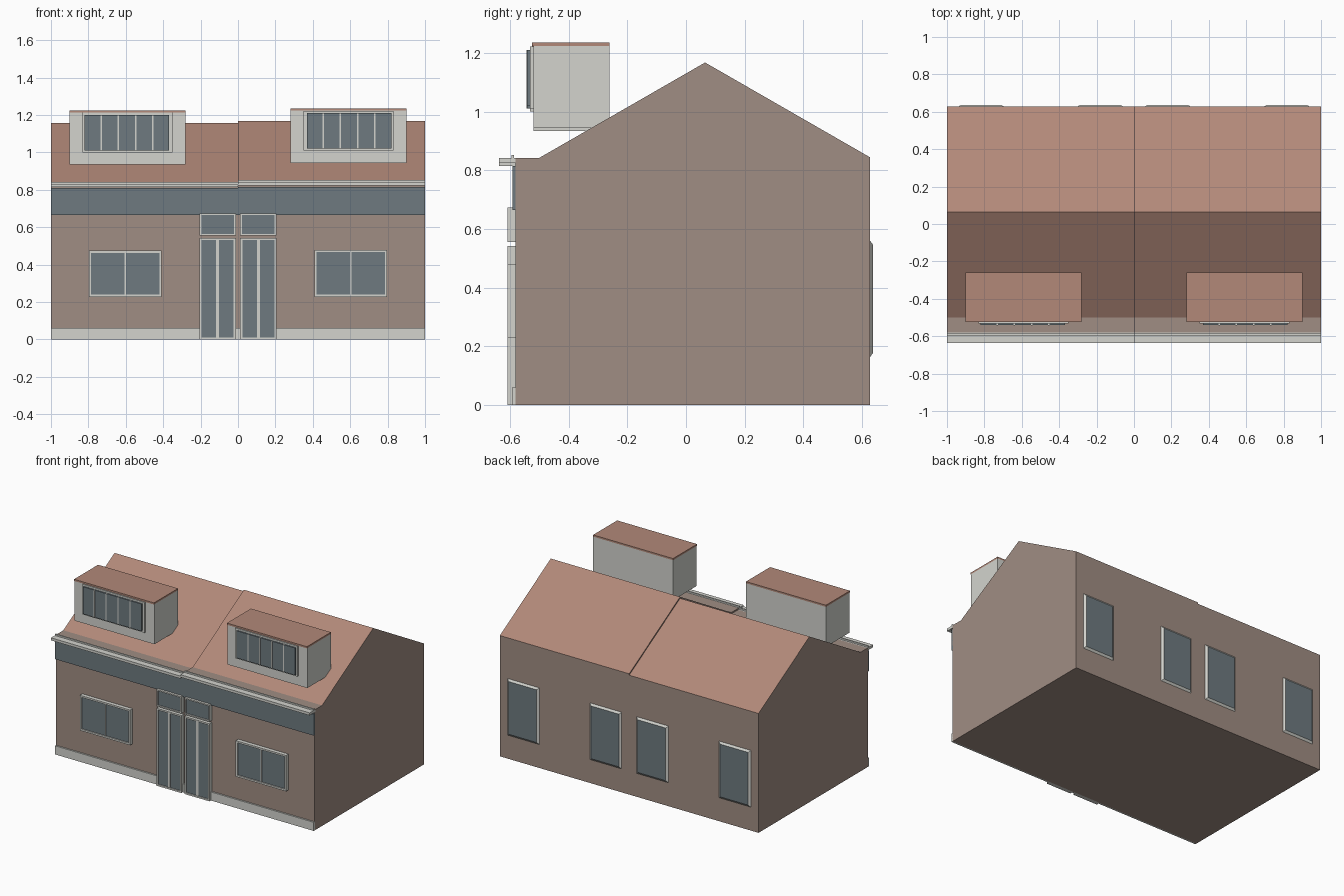
import bpy, bmesh

if "Cube" in bpy.data.objects:
    bpy.data.objects.remove(bpy.data.objects["Cube"])


def material(name, r, g, b):
    lin = [((c / 255 + 0.055) / 1.055) ** 2.4 for c in (r, g, b)]
    m = bpy.data.materials.new(name)
    m.diffuse_color = (*lin, 1)
    m.use_nodes = True
    m.node_tree.nodes["Principled BSDF"].inputs["Base Color"].default_value = m.diffuse_color
    return m


BRICK = material("brick", 160, 141, 131)
TILE = material("roof_tile", 178, 137, 121)
PALE = material("pale_trim", 211, 212, 206)
GLASS = material("blue_grey_glass", 110, 122, 128)


def finish(name, bm, *mats):
    bmesh.ops.recalc_face_normals(bm, faces=bm.faces[:])
    me = bpy.data.meshes.new(name)
    bm.to_mesh(me)
    bm.free()
    for m in mats:
        me.materials.append(m)
    ob = bpy.data.objects.new(name, me)
    bpy.context.collection.objects.link(ob)
    return ob


def boxes(name, mat, *ranges):
    """One object from boxes given as (x0, x1, y0, y1, z0, z1)."""
    bm = bmesh.new()
    for x0, x1, y0, y1, z0, z1 in ranges:
        vs = bmesh.ops.create_cube(bm, size=1)["verts"]
        for v in vs:
            v.co.x = x1 if v.co.x > 0 else x0
            v.co.y = y1 if v.co.y > 0 else y0
            v.co.z = z1 if v.co.z > 0 else z0
    return finish(name, bm, mat)


def window(name, x0, x1, z0, z1, y_front, y_back, t, panes, mull):
    """Pale frame with evenly spaced mullions around a recessed glass sheet."""
    bars = [(x0, x0 + t, y_front, y_back, z0, z1), (x1 - t, x1, y_front, y_back, z0, z1),
            (x0 + t, x1 - t, y_front, y_back, z0, z0 + t),
            (x0 + t, x1 - t, y_front, y_back, z1 - t, z1)]
    for i in range(1, panes):
        c = x0 + t + (x1 - x0 - 2 * t) * i / panes
        bars.append((c - mull / 2, c + mull / 2, y_front + 0.003, y_back, z0 + t, z1 - t))
    boxes(name + "_frame", PALE, *bars)
    boxes(name + "_glass", GLASS,
          (x0 + t, x1 - t, y_front + 0.008, y_back, z0 + t, z1 - t))


def rear_window(name, x0, x1, z0, z1):
    """Shallow tapered surround with a glass face."""
    bm = bmesh.new()
    d = 0.014
    rings = []
    for y, k in ((0.627, 0), (0.637, d)):
        rings.append([bm.verts.new(p) for p in (
            (x0 + k, y, z0 + k), (x1 - k, y, z0 + k), (x1 - k, y, z1 - k), (x0 + k, y, z1 - k))])
    for i in range(4):
        j = (i + 1) % 4
        bm.faces.new((rings[0][i], rings[0][j], rings[1][j], rings[1][i]))
    bm.faces.new(rings[0])
    bm.faces.new(rings[1]).material_index = 1
    finish(name, bm, PALE, GLASS)


def house(name, s, dz):
    """Gabled half of the pair, extruded from its end profile."""
    profile = [(-0.581, 0), (0.627, 0), (0.627, 0.844 + dz), (0.065, 1.167 + dz),
               (-0.5, 0.842 + dz), (-0.581, 0.842 + dz)]
    bm = bmesh.new()
    face = bm.faces.new([bm.verts.new((0, y, z)) for y, z in profile])
    ext = bmesh.ops.extrude_face_region(bm, geom=[face])["geom"]
    for v in ext:
        if isinstance(v, bmesh.types.BMVert):
            v.co.x = s
    bmesh.ops.recalc_face_normals(bm, faces=bm.faces[:])
    for f in bm.faces:
        f.material_index = int(0.3 < f.normal.z < 0.99)   # sloping faces are tiled
    finish(name, bm, BRICK, TILE)


for side, s, dz in (("left", -1, -0.01), ("right", 1, 0)):
    def span(a, b):
        return tuple(sorted((s * a, s * b)))

    house(side + "_house", s, dz)

    # Base course, fascia band and gutter along the front
    boxes(side + "_plinth", PALE, (*span(0.2, 1), -0.592, -0.58, 0, 0.06),
          (*span(0, 0.012), -0.592, -0.58, 0, 0.06))
    boxes(side + "_fascia_band", GLASS, (*span(0, 1), -0.591, -0.58, 0.665, 0.815 + dz / 2))
    boxes(side + "_gutter", PALE, (*span(0, 1), -0.637, -0.575, 0.824 + dz, 0.842 + dz),
          (*span(0, 1), -0.595, -0.585, 0.842 + dz, 0.852 + dz))

    # Front window, double door and transom light
    window(side + "_front_window", *span(0.408, 0.797), 0.228, 0.479 + dz / 2,
           -0.608, -0.58, 0.012, 2, 0.007)
    window(side + "_door", *span(0.012, 0.205), 0, 0.542, -0.608, -0.58, 0.011, 2, 0.016)
    window(side + "_transom", *span(0.012, 0.205), 0.555, 0.673, -0.608, -0.58, 0.009, 1, 0)

    # Dormer: box, flat tiled lid and five-light window
    boxes(side + "_dormer", PALE, (*span(0.282, 0.9), -0.52, -0.26, 0.944 + dz, 1.223 + dz))
    boxes(side + "_dormer_roof", TILE,
          (*span(0.282, 0.9), -0.525, -0.26, 1.223 + dz, 1.235 + dz))
    boxes(side + "_dormer_window_frame", PALE,
          (*span(0.35, 0.832), -0.531, -0.519, 1.01 + dz, 1.222 + dz))
    lights, mullions = [], []
    w = (0.824 - 0.364) / 5
    for i in range(5):
        a = 0.364 + i * w
        lights.append((*span(a + 0.004, a + w - 0.004), -0.541, -0.53, 1.02 + dz, 1.21 + dz))
        if i:
            mullions.append((*span(a - 0.004, a + 0.004), -0.543, -0.53, 1.02 + dz, 1.21 + dz))
    boxes(side + "_dormer_lights", GLASS, *lights)
    boxes(side + "_dormer_mullions", PALE, *mullions)

    # Rear windows
    for where, a, b in (("inner", 0.058, 0.303), ("outer", 0.695, 0.94)):
        rear_window(f"{side}_{where}_rear_window", *span(a, b), 0.164, 0.56)
